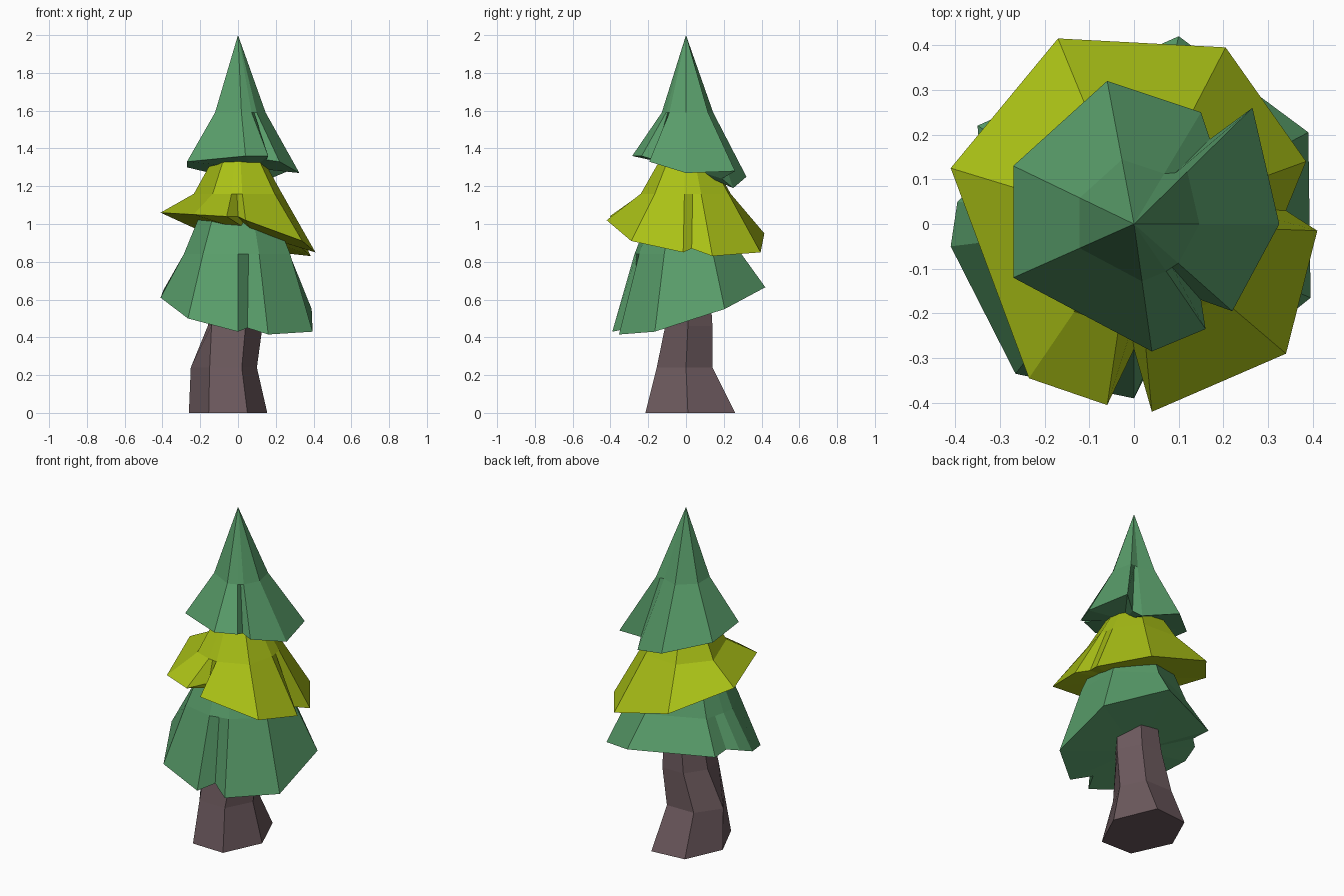
import bpy, bmesh
from mathutils import Vector

if "Cube" in bpy.data.objects:
    bpy.data.objects.remove(bpy.data.objects["Cube"])


def material(name, rgb):
    m = bpy.data.materials.new(name)
    m.diffuse_color = (*rgb, 1)
    m.use_nodes = True
    m.node_tree.nodes["Principled BSDF"].inputs["Base Color"].default_value = m.diffuse_color
    return m


def loft(name, rings, mat, apex=None):
    """Skin a stack of rings; close the bottom with a fan, the top with a cap or apex."""
    bm = bmesh.new()
    rows = [[bm.verts.new(p) for p in r] for r in rings]
    n = len(rows[0])
    base = bm.verts.new(sum((Vector(p) for p in rings[0]), Vector()) / n)
    tip = bm.verts.new(apex) if apex else None
    for i in range(n):
        j = (i + 1) % n
        bm.faces.new((base, rows[0][j], rows[0][i]))
        for a, b in zip(rows, rows[1:]):
            bm.faces.new((a[i], a[j], b[j], b[i]))
        if tip:
            bm.faces.new((rows[-1][i], rows[-1][j], tip))
    if not tip:
        bm.faces.new(rows[-1])
    bmesh.ops.recalc_face_normals(bm, faces=bm.faces)
    me = bpy.data.meshes.new(name)
    bm.to_mesh(me)
    bm.free()
    me.materials.append(mat)
    ob = bpy.data.objects.new(name, me)
    bpy.context.collection.objects.link(ob)


def tier(name, rim, notches, levels, mat, apex=None):
    """Ragged rim shrunk up through (scale, z) levels; notches close above the rim."""
    smooth = [Vector(p) for p in rim]
    n = len(rim)
    for k in notches:
        smooth[k] = (smooth[k - 1] + smooth[(k + 1) % n]) / 2
    rings = [rim] + [[(p.x * s, p.y * s, z) for p in smooth] for s, z in levels]
    loft(name, rings, mat, apex)


green = material("needle_green", (0.10, 0.34, 0.145))
lime = material("needle_lime", (0.40, 0.53, 0.008))
bark = material("bark", (0.15, 0.10, 0.11))

# Bent six-sided trunk
trunk = [
    (0.0, [(-.155, -.21), (.05, -.215), (.155, .01), (.05, .26), (-.16, .24), (-.26, .02)]),
    (0.24, [(-.15, -.155), (.02, -.155), (.10, 0), (.03, .14), (-.15, .14), (-.25, 0)]),
    (0.46, [(-.14, -.11), (.04, -.11), (.13, .01), (.06, .14), (-.08, .14), (-.16, .02)]),
    (0.62, [(-.10, -.10), (.05, -.10), (.13, .01), (.06, .13), (-.06, .13), (-.13, .02)]),
]
loft("trunk", [[(x, y, z) for x, y in pts] for z, pts in trunk], bark)

# Lower foliage tier
tier("lower_foliage", [
    (.16, -.355, .415), (.395, -.165, .43), (.39, .205, .55), (.10, .42, .665),
    (-.35, .22, .66), (-.34, .10, .66), (-.395, .05, .65), (-.41, -.05, .61),
    (-.265, -.335, .50), (0, -.39, .43), (.05, -.29, .45)],
    [5, 10], [(.70, .84), (.52, 1.02)], green)

# Middle foliage tier
tier("middle_foliage", [
    (.04, -.42, 1.02), (.34, -.29, .91), (.41, -.015, .85), (.34, .03, .87),
    (.385, .14, .83), (.205, .395, .85), (-.17, .415, .95), (-.41, .125, 1.06),
    (-.235, -.345, 1.05), (-.06, -.405, 1.04), (0, -.28, 1.04)],
    [3, 10], [(.57, 1.16), (.34, 1.33)], lime)

# Upper foliage tier with pointed top
tier("upper_foliage", [
    (.04, -.285, 1.36), (.16, -.235, 1.36), (.15, -.17, 1.34), (.22, -.195, 1.33),
    (.325, 0, 1.27), (.265, .26, 1.28), (.17, .19, 1.24), (.15, .25, 1.19),
    (-.06, .32, 1.25), (-.27, .13, 1.30), (-.27, -.12, 1.33)],
    [2, 6], [(.45, 1.59)], green, apex=(0, 0, 2))
